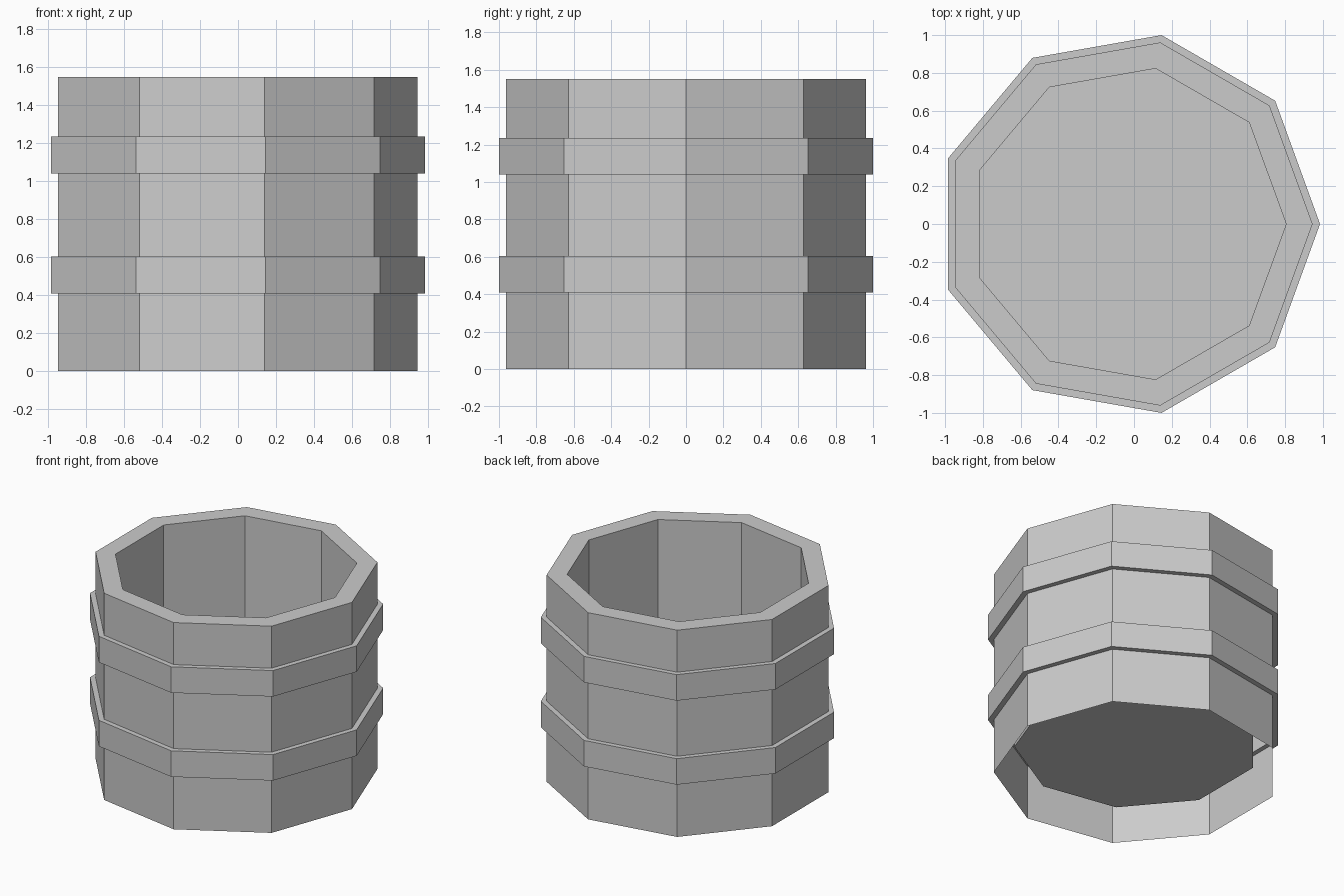
import bpy, bmesh, math

if "Cube" in bpy.data.objects:
    bpy.data.objects.remove(bpy.data.objects["Cube"])

SIDES = 9
CX = -0.0306  # a nine-sided shape is off-centre in x, so shift it back


def lathe(name, profile, closed=False, cap_end=False):
    """Sweep (radius, z) points around z in nine flat sides."""
    bm = bmesh.new()
    loops = []
    for r, z in profile:
        loops.append([bm.verts.new((CX + r * math.cos(math.tau * i / SIDES),
                                    r * math.sin(math.tau * i / SIDES), z))
                      for i in range(SIDES)])
    pairs = list(zip(loops, loops[1:]))
    if closed:
        pairs.append((loops[-1], loops[0]))
    for a, b in pairs:
        for i in range(SIDES):
            j = (i + 1) % SIDES
            bm.faces.new((a[i], a[j], b[j], b[i]))
    if cap_end:
        bm.faces.new(loops[-1])
    mesh = bpy.data.meshes.new(name)
    bm.to_mesh(mesh)
    bm.free()
    obj = bpy.data.objects.new(name, mesh)
    bpy.context.collection.objects.link(obj)
    return obj


# Tub: outer wall, flat rim, inner wall and raised floor, open underneath
lathe("tub_body", [(0.976, 0), (0.976, 1.55), (0.836, 1.55), (0.836, 0.2)],
      cap_end=True)

# Two hoops around the tub
for name, z0, z1 in (("lower_hoop", 0.41, 0.605), ("upper_hoop", 1.04, 1.235)):
    lathe(name, [(1.0154, z0), (1.0154, z1), (0.94, z1), (0.94, z0)], closed=True)
